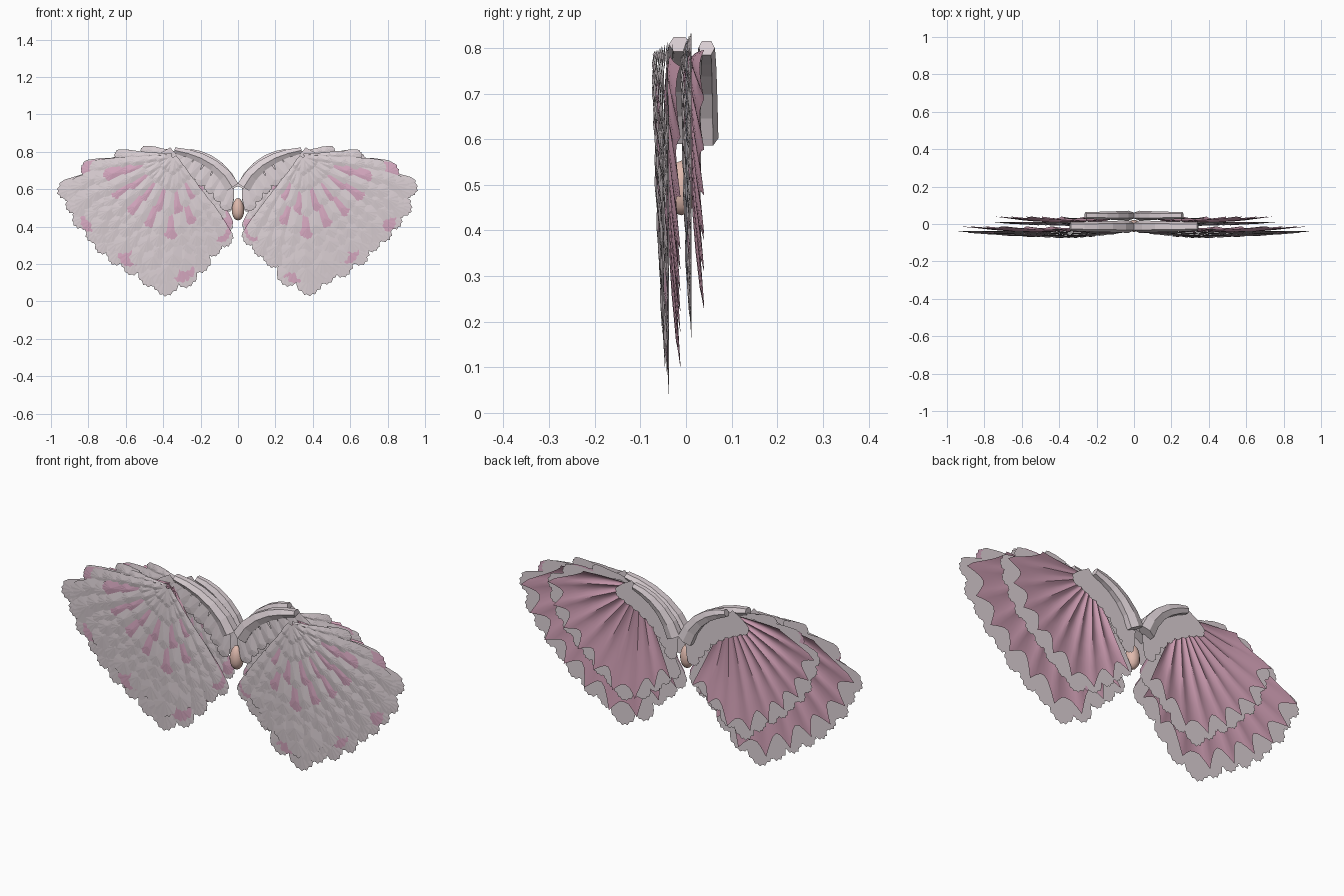
import bpy, bmesh, math, random
from mathutils import Vector

random.seed(4)
cube = bpy.data.objects.get("Cube")
if cube:
    bpy.data.objects.remove(cube)


def material(name, rgb):
    m = bpy.data.materials.new(name)
    m.use_nodes = True
    m.diffuse_color = (*rgb, 1)
    m.node_tree.nodes["Principled BSDF"].inputs["Base Color"].default_value = (*rgb, 1)
    return m


PALE = material("pale_feather", (0.72, 0.64, 0.67))
PINK = material("pink_feather", (0.70, 0.41, 0.55))
SKIN = material("wing_membrane", (0.62, 0.34, 0.45))
PEACH = material("body_peach", (0.74, 0.49, 0.42))


def finish(name, bm, mats, smooth=None):
    bmesh.ops.recalc_face_normals(bm, faces=bm.faces)
    mesh = bpy.data.meshes.new(name)
    bm.to_mesh(mesh)
    bm.free()
    for m in mats:
        mesh.materials.append(m)
    ob = bpy.data.objects.new(name, mesh)
    bpy.context.collection.objects.link(ob)
    if smooth:
        bpy.ops.object.select_all(action="DESELECT")
        ob.select_set(True)
        bpy.context.view_layer.objects.active = ob
        bpy.ops.object.shade_smooth_by_angle(angle=math.radians(smooth))
    return ob


# Half of a feather outline: (along the length, half widths from the spine)
HALF = [(0, 0.6), (0.45, 0.95), (0.8, 1), (0.9, 0.86), (0.91, 0.6),
        (0.975, 0.42), (0.965, 0.22)]
FEATHER = HALF + [(1, 0)] + [(u, -v) for u, v in reversed(HALF)]

# Reach of the fan by angle below the horizontal
REACH = [(-4, 0.25), (6, 0.42), (15, 0.65), (36, 0.66), (57, 0.66), (70, 0.69),
         (80, 0.72), (89, 0.77), (103, 0.655), (112, 0.60), (125, 0.57), (140, 0.5)]


def reach(deg):
    for (a, ra), (b, rb) in zip(REACH, REACH[1:]):
        if deg <= b:
            return ra + (rb - ra) * (deg - a) / (b - a)
    return REACH[-1][1]


def add_feather(bm, base, deg, length, half, side, mat):
    """A thin lens-like feather with a raised centre on its front."""
    t = math.radians(deg)
    along = Vector((math.cos(t) * side, 0, -math.sin(t)))
    across = Vector((math.sin(t) * side, 0, math.cos(t)))
    rim = [bm.verts.new(base + along * (u * length) + across * (v * half))
           for u, v in FEATHER]
    crown = bm.verts.new(base + along * (0.72 * length) + Vector((0, -0.005, 0)))
    faces = [bm.faces.new(rim)]
    for a, b in zip(rim, rim[1:] + rim[:1]):
        faces.append(bm.faces.new((a, b, crown)))
    for f in faces:
        f.material_index = mat


# Feather rows: start, end (fractions of reach), depth, count, pink pattern
ROWS = [
    (0.55, 1.00, -0.037, 15, None),
    (0.55, 0.95, -0.041, 14, "sparse"),
    (0.50, 0.90, -0.046, 15, None),
    (0.45, 0.80, -0.050, 16, None),
    (0.38, 0.70, -0.054, 15, None),
    (0.32, 0.61, -0.058, 15, "alternate"),
    (0.20, 0.45, -0.062, 14, "alternate"),
    (0.08, 0.28, -0.065, 12, None),
    (0.02, 0.15, -0.068, 8, None),
]


def is_pink(pattern, i, n):
    if pattern == "sparse":
        return i % 3 == 1
    return pattern == "alternate" and i % 2 == 0 and 1 < i < n - 1


def build_feathers(prefix, hub, side, size, turn, squash, shift):
    for k, (f0, f1, depth, n, pattern) in enumerate(ROWS):
        bm = bmesh.new()
        for i in range(n):
            deg = 1 + 121 * i / (n - 1) + random.uniform(-1, 1)
            r = reach(deg) * size
            t = math.radians(deg - turn)
            y = shift + depth * squash - 0.002 * (i % 2)
            start = r * f0
            base = Vector((side * (hub[0] + start * math.cos(t)), y,
                           hub[1] - start * math.sin(t)))
            end = r * f1 * random.uniform(0.98, 1.01)
            half = math.radians(121 / (n - 1)) * r * f1 * 0.6
            add_feather(bm, base, deg - turn, end - start, half, side,
                        int(is_pink(pattern, i, n)))
        finish(f"{prefix}_feather_row_{k + 1}", bm, [PALE, PINK])


def build_membrane(prefix, hub, side, size, turn, shift):
    """Pleated fan with a scalloped edge between the finger tips."""
    fingers, sub, rings = 9, 6, 6
    bm = bmesh.new()
    grid = []
    for j in range(fingers * sub + 1):
        deg = 4 + 117 * j / (fingers * sub)
        wave = math.sin(math.pi * (j % sub) / sub)
        r = reach(deg) * size * (0.95 - 0.13 * wave)
        t = math.radians(deg - turn)
        line = []
        for q in range(rings + 1):
            s = 0.03 + 0.97 * q / rings
            y = shift - 0.034 + 0.022 * s * s - 0.014 * wave * math.sin(math.pi * s * 0.75)
            line.append(bm.verts.new((side * (hub[0] + r * s * math.cos(t)), y,
                                      hub[1] - r * s * math.sin(t))))
        grid.append(line)
    for a, b in zip(grid, grid[1:]):
        for q in range(rings):
            bm.faces.new((a[q], a[q + 1], b[q + 1], b[q]))
    finish(f"{prefix}_membrane", bm, [SKIN], 50)


# Arm centre line (x, z, half height)
ARM = [(0.03, 0.61, 0.038), (0.07, 0.672, 0.035), (0.13, 0.727, 0.030),
       (0.20, 0.767, 0.026), (0.27, 0.792, 0.022), (0.34, 0.808, 0.016)]
SECTION = [(1, 0), (0.55, 1), (-0.55, 1), (-1, 0), (-0.55, -1), (0.55, -1)]


def build_arm(prefix, side, stretch, y, width, drop):
    path = [Vector((0.03 + (x - 0.03) * stretch, 0, z - drop)) for x, z, h in ARM]
    bm = bmesh.new()
    rings = []
    for i, p in enumerate(path):
        d = (path[min(i + 1, len(path) - 1)] - path[max(i - 1, 0)]).normalized()
        up = Vector((-d.z, 0, d.x))
        ring = []
        for a, b in SECTION:
            v = p + up * (b * ARM[i][2]) + Vector((0, y + a * width * (1 - 0.06 * i), 0))
            v.x *= side
            ring.append(bm.verts.new(v))
        rings.append(ring)
    for a, b in zip(rings, rings[1:]):
        for i in range(6):
            j = (i + 1) % 6
            bm.faces.new((a[i], a[j], b[j], b[i]))
    bm.faces.new(rings[0])
    bm.faces.new(rings[-1])
    finish(f"{prefix}_arm", bm, [PALE])

    # Short feathers hanging beneath the arm
    bm = bmesh.new()
    for i in range(8):
        s = i / 7 * (len(path) - 1.01)
        p = path[int(s)].lerp(path[int(s) + 1], s % 1)
        base = Vector((side * (p.x + 0.01), y - 0.012 - 0.002 * (i % 2), p.z))
        add_feather(bm, base, 76 - 5 * i, 0.13, 0.034, side, 0)
    finish(f"{prefix}_arm_feathers", bm, [PALE])


# Two wings per side, the rear one smaller and turned up a little
for side, label in ((1, "left"), (-1, "right")):
    front, rear = f"{label}_front_wing", f"{label}_rear_wing"
    build_feathers(front, (0.345, 0.785), side, 1.0, 0, 1.0, 0)
    build_membrane(front, (0.345, 0.785), side, 1.0, 0, 0)
    build_arm(front, side, 1.0, -0.014, 0.034, 0)
    build_feathers(rear, (0.25, 0.785), side, 0.82, 6, 0.55, 0.032)
    build_membrane(rear, (0.25, 0.785), side, 0.82, 6, 0.052)
    build_arm(rear, side, 0.74, 0.045, 0.026, 0.008)

# Small barrel-shaped body between the wings
bm = bmesh.new()
bmesh.ops.create_uvsphere(bm, u_segments=12, v_segments=8, radius=1)
for v in bm.verts:
    taper = 1 - 0.12 * v.co.z
    v.co = Vector((v.co.x * 0.033 * taper, v.co.y * 0.033 * taper - 0.01,
                   0.493 + 0.06 * v.co.z))
finish("body", bm, [PEACH], 40)
